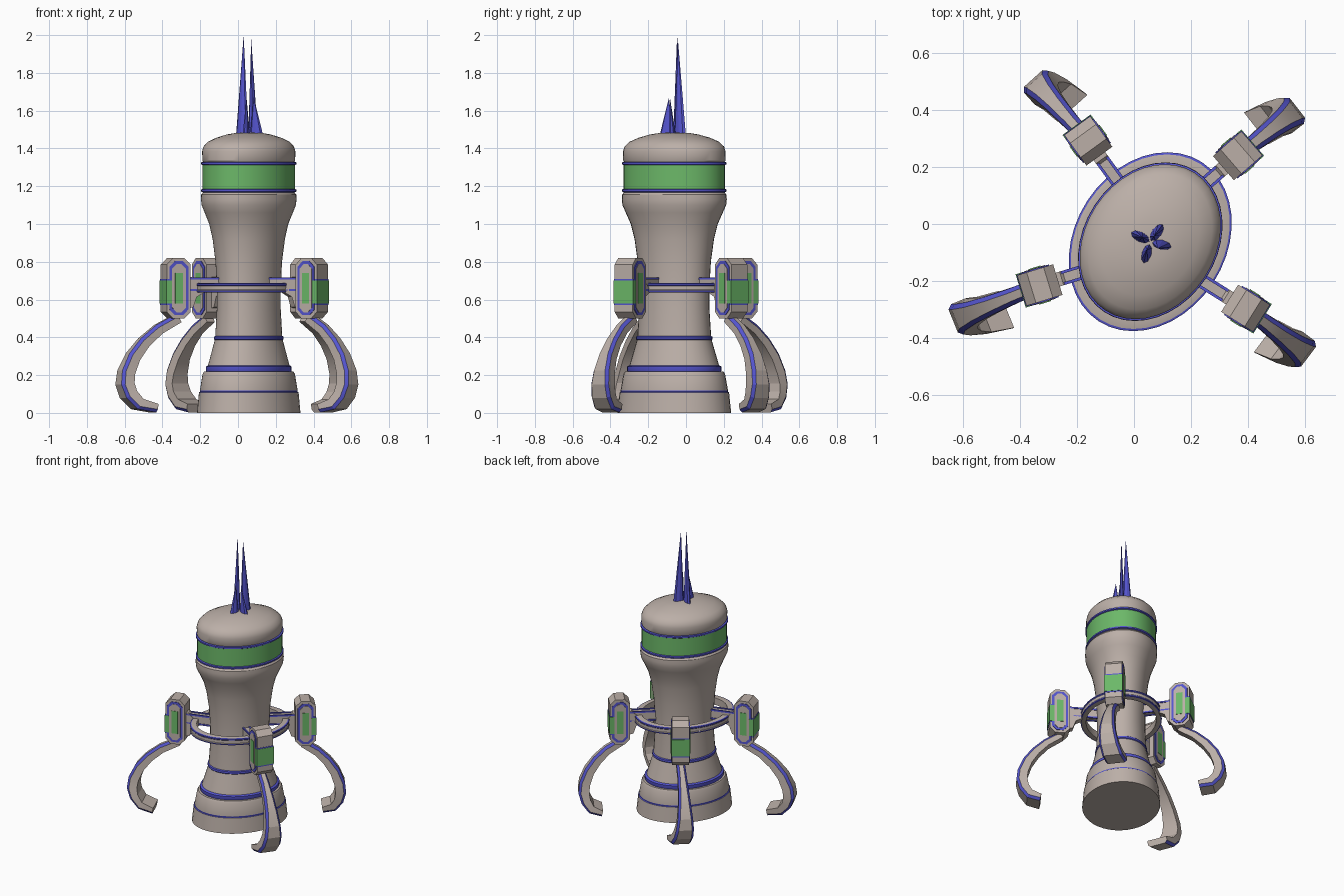
import bpy, bmesh
from math import sin, cos, radians, pi, hypot
from mathutils import Matrix, Vector

if "Cube" in bpy.data.objects:
    bpy.data.objects.remove(bpy.data.objects["Cube"])

CX, CY = 0.057, -0.062          # axis of the body


def material(name, rgb):
    m = bpy.data.materials.new(name)
    m.diffuse_color = (*rgb, 1)
    m.use_nodes = True
    m.node_tree.nodes["Principled BSDF"].inputs["Base Color"].default_value = m.diffuse_color
    return m


SHELL = material("shell", (0.50, 0.43, 0.39))
BLUE = material("blue_trim", (0.09, 0.09, 0.62))
GREEN = material("green_panel", (0.15, 0.48, 0.14))
MATS = [SHELL, BLUE, GREEN]
S, B, G = 0, 1, 2


def finish(bm, name, matrix=None, angle=None):
    bmesh.ops.recalc_face_normals(bm, faces=bm.faces)
    me = bpy.data.meshes.new(name)
    bm.to_mesh(me)
    bm.free()
    for m in MATS:
        me.materials.append(m)
    ob = bpy.data.objects.new(name, me)
    bpy.context.collection.objects.link(ob)
    if matrix is not None:
        ob.matrix_world = matrix
    if angle:
        bpy.ops.object.select_all(action='DESELECT')
        ob.select_set(True)
        bpy.context.view_layer.objects.active = ob
        bpy.ops.object.shade_smooth_by_angle(angle=radians(angle))
    return ob


def lathe(name, profile, closed=False, n=40):
    """Oval lathe; profile rows are (radius, z, colour of the strip above)."""
    bm = bmesh.new()
    rot = radians(57)
    rings = []
    for r, z, _ in profile:
        ring = []
        for i in range(n):
            t = 2 * pi * i / n
            u, v = 1.174 * r * cos(t), 0.93 * r * sin(t)
            ring.append(bm.verts.new((CX + u * cos(rot) - v * sin(rot),
                                      CY + u * sin(rot) + v * cos(rot), z)))
        rings.append(ring)
    k = len(rings)
    for j in range(k if closed else k - 1):
        a, b = rings[j], rings[(j + 1) % k]
        for i in range(n):
            f = bm.faces.new((a[i], a[(i + 1) % n], b[(i + 1) % n], b[i]))
            f.material_index = profile[j][2]
    if not closed:
        bm.faces.new(rings[0])
        bm.faces.new(rings[-1])
    return finish(bm, name, angle=32)


def prism(name, pts, half, frame, mat=S, shift=0):
    """Outline in (outward, z), extruded sideways by half each way."""
    bm = bmesh.new()
    a = [bm.verts.new((r, shift - half, z)) for r, z in pts]
    b = [bm.verts.new((r, shift + half, z)) for r, z in pts]
    bm.faces.new(a)
    bm.faces.new(b)
    for i in range(len(pts)):
        j = (i + 1) % len(pts)
        bm.faces.new((a[i], a[j], b[j], b[i]))
    for f in bm.faces:
        f.material_index = mat
    return finish(bm, name, frame)


def rect(r0, r1, z0, z1):
    return [(r0, z0), (r1, z0), (r1, z1), (r0, z1)]


def octagon(hr, hz, c, zc=0.66):
    return [(-hr, zc - hz + c), (-hr + c, zc - hz), (hr - c, zc - hz), (hr, zc - hz + c),
            (hr, zc + hz - c), (hr - c, zc + hz), (-hr + c, zc + hz), (-hr, zc + hz - c)]


def leg(name, frame, reach, side):
    """Curved claw: stations are (outward, sideways, z, width, thickness)."""
    path = [(0.00, 0, .525, .055, .05), (.12, 0, .465, .058, .055), (.21, 0, .395, .068, .06),
            (.28, 0, .315, .082, .065), (.325, 0, .225, .10, .07), (.335, .003, .15, .115, .07),
            (.31, .01, .08, .125, .065), (.25, .022, .02, .133, .06), (.15, .035, .003, .14, .045)]
    path = [(r * reach, s * side, z, w, t) for r, s, z, w, t in path]
    bm = bmesh.new()
    rings = []
    for i, (r, s, z, w, t) in enumerate(path):
        p, q = path[max(i - 1, 0)], path[min(i + 1, len(path) - 1)]
        dr, dz = q[0] - p[0], q[2] - p[2]
        ln = hypot(dr, dz)
        nr, nz = -dz / ln, dr / ln
        h = w / 2
        section = [(-h + .014, 0), (h - .014, 0), (h, -.016), (h, -t), (-h, -t), (-h, -.016)]
        rings.append([bm.verts.new((r + nr * d, s + u, max(z + nz * d, 0.002)))
                      for u, d in section])
    for a, b in zip(rings, rings[1:]):
        for k in range(6):
            f = bm.faces.new((a[k], a[(k + 1) % 6], b[(k + 1) % 6], b[k]))
            f.material_index = B if k in (1, 5) else S
    bm.faces.new(rings[0])
    bm.faces.new(rings[-1])
    finish(bm, name, frame, angle=15)


# Stepped base
lathe("base", [(.272, 0, S), (.262, .108, B), (.257, .112, B), (.257, .118, S),
               (.243, .205, S), (.236, .218, S), (.215, .22, S)])
# Waisted column with its trim lines
lathe("column", [(.222, .215, B), (.226, .225, B), (.226, .245, B), (.214, .252, S),
                 (.179, .385, B), (.183, .39, B), (.182, .403, B), (.176, .408, S),
                 (.168, .55, S), (.168, .66, S), (.175, .8, S), (.19, .92, S),
                 (.208, 1.0, S), (.232, 1.06, S), (.248, 1.10, S), (.251, 1.13, S),
                 (.25, 1.155, S), (.238, 1.17, S)])
# Green window band with blue borders
lathe("head_band", [(.243, 1.168, B), (.25, 1.172, B), (.25, 1.182, B), (.243, 1.186, G),
                    (.243, 1.312, B), (.25, 1.316, B), (.25, 1.326, B), (.238, 1.33, B)])
# Domed cap
lathe("head_cap", [(.238, 1.325, S), (.244, 1.335, S), (.245, 1.385, S), (.238, 1.41, S),
                   (.215, 1.435, S), (.17, 1.457, S), (.115, 1.474, S), (.07, 1.482, S),
                   (.02, 1.484, S)])
# Oval ring round the waist
lathe("waist_ring", [(.245, .637, S), (.276, .637, B), (.283, .64, B), (.283, .648, S),
                     (.28, .652, S), (.28, .672, B), (.283, .676, B), (.283, .684, B),
                     (.276, .687, S), (.245, .687, S)], closed=True)

# Crown spikes: base x, y, tip x, y, z
for i, (bx, by, tx, ty, tz) in enumerate([(.080, -.03, .07, -.043, 1.98),
                                          (.022, -.045, .03, -.047, 2.0),
                                          (.098, -.072, .083, -.085, 1.67),
                                          (.044, -.105, .045, -.09, 1.67)]):
    bm = bmesh.new()
    out = Vector((bx - CX, by - CY)).normalized()
    base = []
    for k in range(8):
        u, v = .036 * cos(k * pi / 4), .018 * sin(k * pi / 4)
        base.append(bm.verts.new((bx + out.x * u - out.y * v, by + out.y * u + out.x * v, 1.47)))
    tip = bm.verts.new((tx, ty, tz))
    bm.faces.new(base)
    for k in range(8):
        bm.faces.new((base[k], base[(k + 1) % 8], tip))
    for f in bm.faces:
        f.material_index = B
    finish(bm, f"spike_{i + 1}")

# Four outriggers: pod x, y, pod angle, leg angle, leg reach, foot side
for tag, x, y, ang, leg_ang, reach, side in [
        ("back_right", .363, .239, 41, 38, .80, 1),
        ("back_left", -.16, .291, 126, 132, .87, -1),
        ("front_left", -.33, -.214, 197, 202, .98, 1),
        ("front_right", .391, -.295, -32, -37, .83, -1)]:
    at = Matrix.Translation((x, y, 0))
    fr = at @ Matrix.Rotation(radians(ang), 4, 'Z')
    # pod shell, side trim and panels
    prism(f"{tag}_pod", octagon(.066, .16, .035), .056, fr)
    prism(f"{tag}_pod_trim", octagon(.052, .143, .03), .06, fr, B)
    prism(f"{tag}_pod_cheek", octagon(.038, .128, .025), .062, fr)
    prism(f"{tag}_side_panel", rect(-.022, .022, .58, .74), .065, fr, G)
    prism(f"{tag}_outer_trim", rect(.03, .068, .572, .708), .058, fr, B)
    prism(f"{tag}_outer_panel", rect(.015, .07, .58, .70), .061, fr, G)
    # arm beam with two rails and a gusset
    prism(f"{tag}_arm", rect(-.27, -.05, .65, .71), .02, fr)
    for sgn in (-1, 1):
        prism(f"{tag}_arm_rail", rect(-.272, -.05, .705, .716), .005, fr, B, sgn * .02)
        prism(f"{tag}_arm_rail_low", rect(-.272, -.05, .645, .655), .005, fr, B, sgn * .02)
    prism(f"{tag}_gusset", [(-.15, .66), (-.15, .635), (-.11, .615), (-.09, .56),
                            (-.05, .55), (-.05, .72), (-.08, .72), (-.1, .70)], .025, fr)
    leg(f"{tag}_leg", at @ Matrix.Rotation(radians(leg_ang), 4, 'Z'), reach, side)
